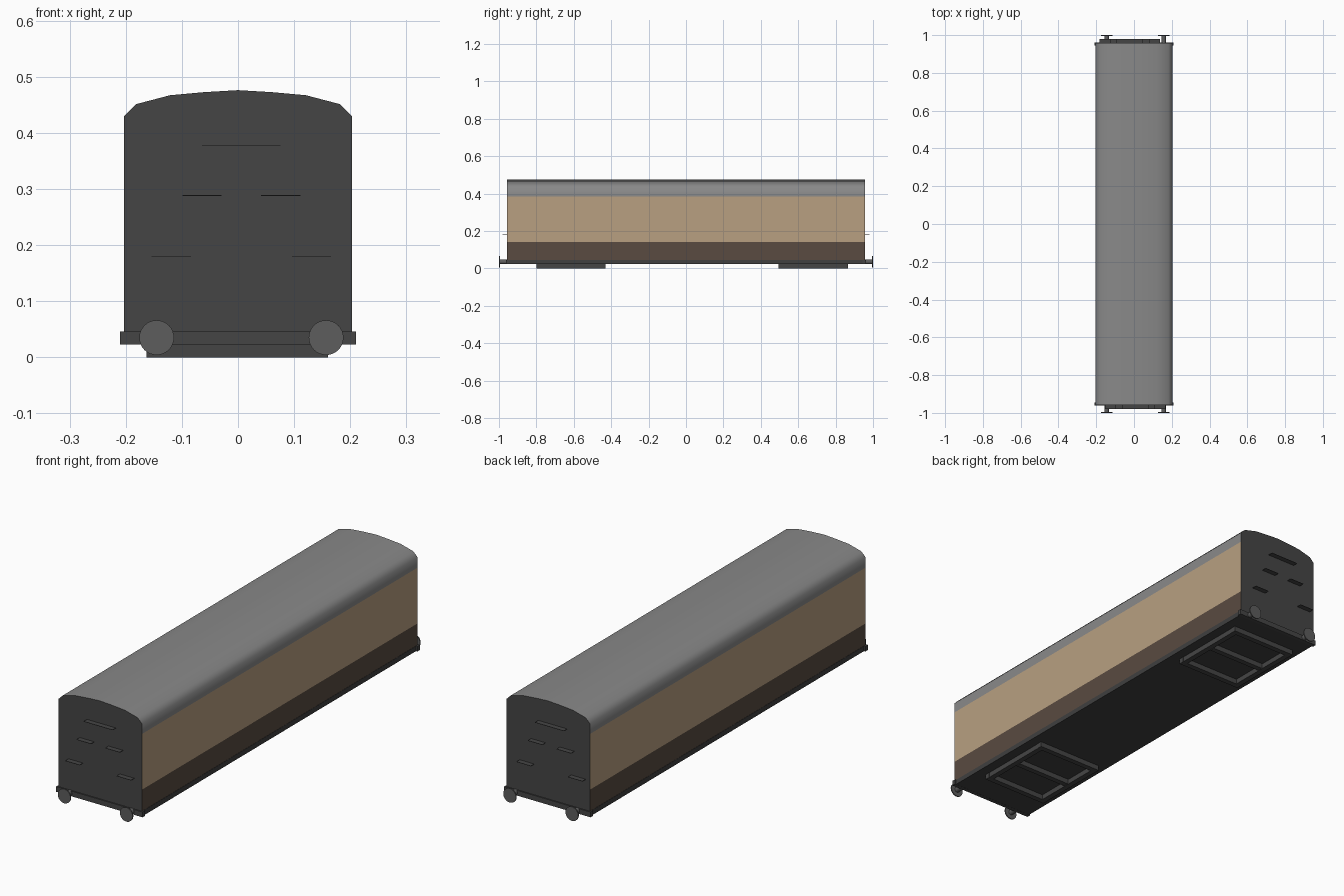
import bpy, bmesh, math
from mathutils import Matrix, Vector

if "Cube" in bpy.data.objects:
    bpy.data.objects.remove(bpy.data.objects["Cube"])


def material(name, rgb):
    m = bpy.data.materials.new(name)
    m.diffuse_color = (*rgb, 1)
    m.use_nodes = True
    m.node_tree.nodes["Principled BSDF"].inputs["Base Color"].default_value = m.diffuse_color
    return m


DARK = material("dark_grey", (0.06, 0.06, 0.06))
UNDER = material("underframe_grey", (0.05, 0.05, 0.05))
ROOF = material("roof_grey", (0.25, 0.25, 0.25))
CREAM = material("tan_panel", (0.48, 0.35, 0.22))
BROWN = material("brown_panel", (0.10, 0.07, 0.052))
STEEL = material("buffer_grey", (0.11, 0.11, 0.11))


def finish(name, bm, mats, smooth=None):
    bmesh.ops.recalc_face_normals(bm, faces=bm.faces)
    me = bpy.data.meshes.new(name)
    bm.to_mesh(me)
    bm.free()
    for m in mats:
        me.materials.append(m)
    ob = bpy.data.objects.new(name, me)
    bpy.context.collection.objects.link(ob)
    if smooth:
        bpy.ops.object.select_all(action='DESELECT')
        ob.select_set(True)
        bpy.context.view_layer.objects.active = ob
        bpy.ops.object.shade_smooth_by_angle(angle=math.radians(smooth))
    return ob


def add_box(bm, x0, x1, y0, y1, z0, z1):
    c = Vector((x0 + x1, y0 + y1, z0 + z1)) / 2
    bmesh.ops.create_cube(bm, size=1, matrix=Matrix.Translation(c)
                          @ Matrix.Diagonal((x1 - x0, y1 - y0, z1 - z0, 1)))


def add_rod(bm, x, y0, y1, z, r, sides):
    m = Matrix.Translation((x, (y0 + y1) / 2, z)) @ Matrix.Rotation(math.pi / 2, 4, 'X')
    bmesh.ops.create_cone(bm, cap_ends=True, segments=sides, radius1=r, radius2=r,
                          depth=abs(y1 - y0), matrix=m)


L = 0.957  # half length of the body

# Body shell: half profile mirrored, swept along the length, coloured in bands
half = [(0.203, 0.04), (0.203, 0.14), (0.203, 0.385), (0.203, 0.43),
        (0.182, 0.451), (0.121, 0.467), (0.06, 0.4725)]
profile = half + [(0, 0.476)] + [(-x, z) for x, z in reversed(half)]
bm = bmesh.new()
front = [bm.verts.new((x, -L, z)) for x, z in profile]
back = [bm.verts.new((x, L, z)) for x, z in profile]
for i in range(len(profile) - 1):
    f = bm.faces.new((front[i], front[i + 1], back[i + 1], back[i]))
    f.material_index = {0: 0, 1: 1}.get(min(i, len(profile) - 2 - i), 2)
for ring in (front, back):
    bm.faces.new(ring).material_index = 3
finish("carriage_body", bm, [BROWN, CREAM, ROOF, DARK], 50)

# Underframe with a wider end beam at each end
bm = bmesh.new()
add_box(bm, -0.204, 0.204, -L, L, 0.023, 0.045)
finish("underframe", bm, [UNDER])
for name, s in (("front", -1), ("back", 1)):
    bm = bmesh.new()
    add_box(bm, -0.21, 0.21, min(s * 0.945, s * 0.962), max(s * 0.945, s * 0.962), 0.0225, 0.0455)
    finish(name + "_end_beam", bm, [DARK])

    # Buffers: shank and round head
    for side, x in (("left", -0.145), ("right", 0.157)):
        bm = bmesh.new()
        add_rod(bm, x, s * 0.95, s * 0.996, 0.035, 0.012, 16)
        add_rod(bm, x, s * 0.995, s * 1.0, 0.035, 0.031, 32)
        finish(f"{name}_{side}_buffer", bm, [STEEL], 30)

    # Thin end steps
    shift = 0.006 if s < 0 else -0.022
    bm = bmesh.new()
    for cx, z, w in ((0, 0.377, 0.14), (-0.07, 0.288, 0.07), (0.07, 0.288, 0.07),
                     (-0.125, 0.18, 0.07), (0.125, 0.18, 0.07)):
        add_box(bm, shift + cx - w / 2, shift + cx + w / 2,
                min(s * 0.95, s * 0.98), max(s * 0.95, s * 0.98), z - 0.0008, z + 0.0008)
    finish(name + "_end_steps", bm, [DARK])

# Bogie frames: two side rails and three cross bars each
for name, y0, y1 in (("front", -0.80, -0.43), ("back", 0.495, 0.865)):
    bm = bmesh.new()
    for x in (-0.15, 0.147):
        add_box(bm, x - 0.012, x + 0.012, y0 + 0.024, y1 - 0.024, 0, 0.024)
    mid = (y0 + y1) / 2
    for y, w in ((y0 + 0.012, 0.162), (y1 - 0.012, 0.162), (mid, 0.135)):
        add_box(bm, -w - 0.001, w - 0.002, y - 0.012, y + 0.012, 0, 0.024)
    finish(name + "_bogie_frame", bm, [DARK])
